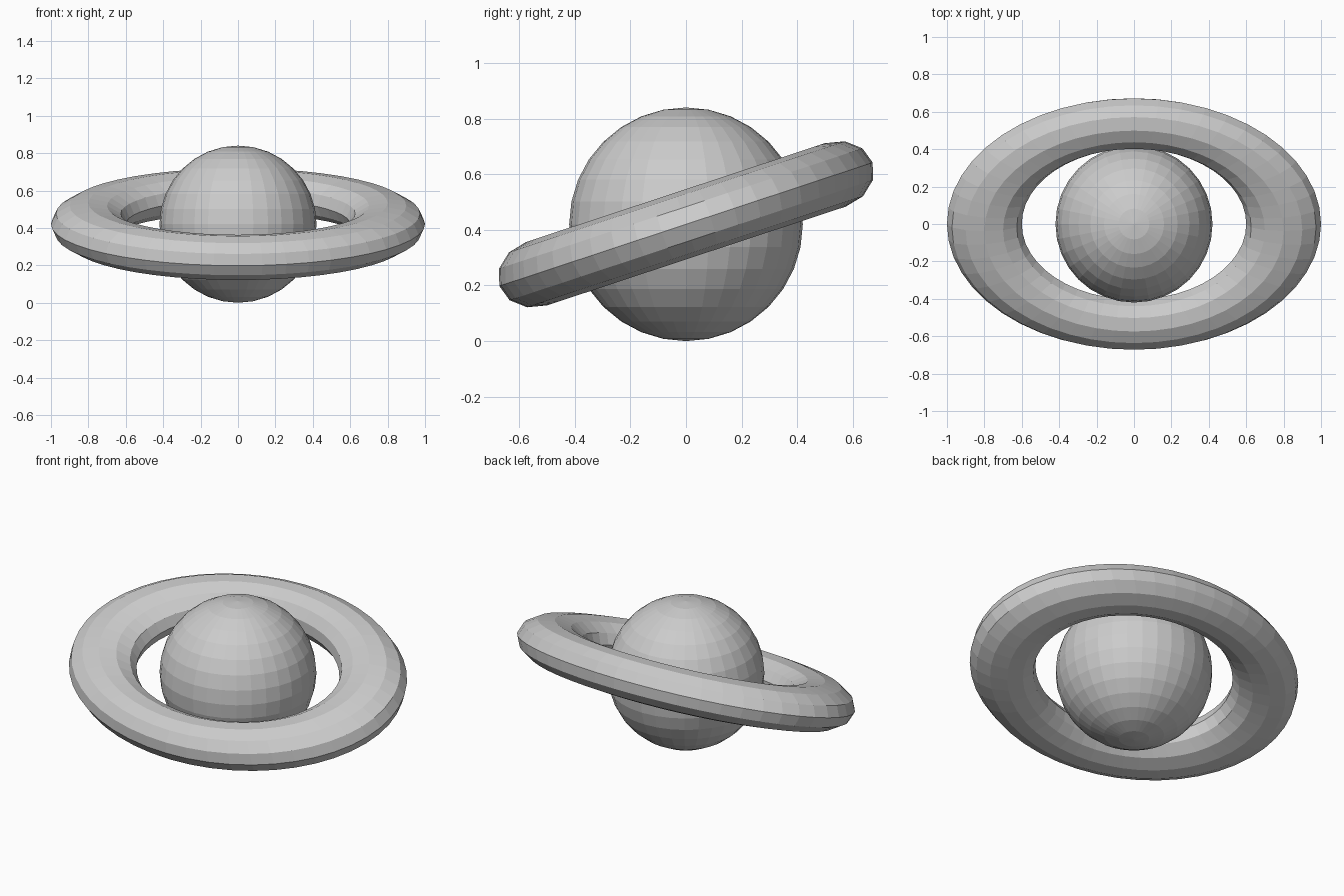
import bpy
from math import radians

if "Cube" in bpy.data.objects:
    bpy.data.objects.remove(bpy.data.objects["Cube"])

CENTRE = (0, 0, 0.42)

# Round globe, faceted
bpy.ops.mesh.primitive_uv_sphere_add(segments=32, ring_count=16, radius=0.42, location=CENTRE)
globe = bpy.context.object
globe.name = "planet_globe"

# Tilted, flattened oval ring with a twelve-sided tube
bpy.ops.mesh.primitive_torus_add(major_segments=48, minor_segments=12,
                                 major_radius=0.8, minor_radius=0.2, location=CENTRE)
ring = bpy.context.object
ring.name = "planet_ring"
ring.scale = (1, 0.707, 0.6)
ring.rotation_euler = (radians(18.3), 0, 0)

# Flat faces throughout
for part in (globe, ring):
    part.data.shade_flat()
